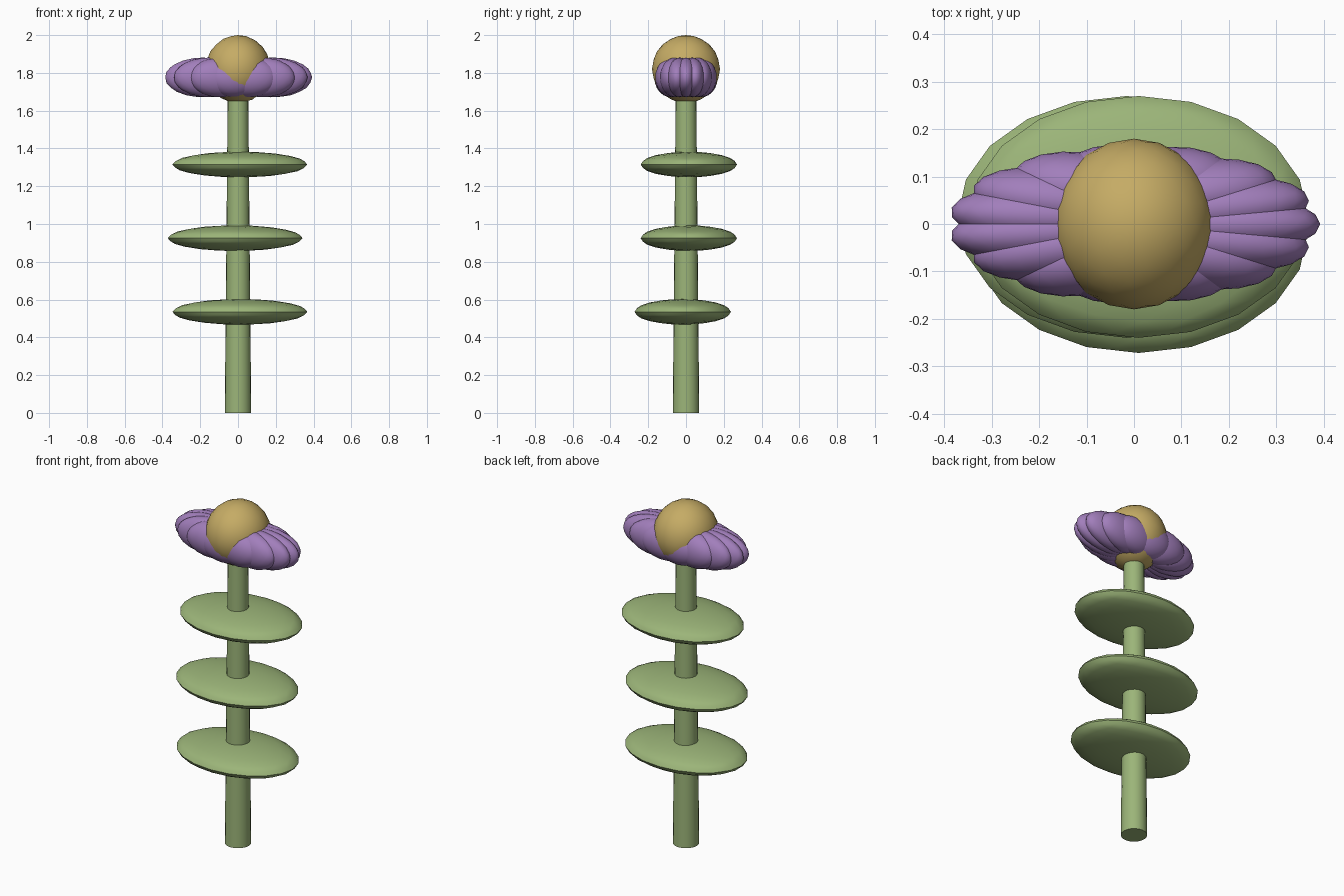
import bpy
from math import cos, sin, tau, radians
from mathutils import Matrix, Vector

if "Cube" in bpy.data.objects:
    bpy.data.objects.remove(bpy.data.objects["Cube"])


def material(name, rgb):
    m = bpy.data.materials.new(name)
    m.diffuse_color = (*rgb, 1)
    m.use_nodes = True
    m.node_tree.nodes["Principled BSDF"].inputs["Base Color"].default_value = m.diffuse_color
    return m


GREEN = material("leaf_green", (0.33, 0.46, 0.19))
PURPLE = material("petal_purple", (0.36, 0.21, 0.50))
GOLD = material("centre_gold", (0.56, 0.41, 0.13))


def finish(name, mat):
    ob = bpy.context.object
    ob.name = name
    ob.data.materials.append(mat)
    bpy.ops.object.shade_smooth_by_angle(angle=radians(35))
    return ob


def ellipsoid(name, mat, matrix):
    bpy.ops.mesh.primitive_ico_sphere_add(subdivisions=3, radius=1)
    bpy.context.object.data.transform(matrix)
    return finish(name, mat)


def placed(loc, size):
    return Matrix.Translation(Vector(loc)) @ Matrix.Diagonal((*size, 1))


# Tapered stem
bpy.ops.mesh.primitive_cone_add(vertices=20, radius1=0.07, radius2=0.054,
                                depth=1.72, location=(0, 0, 0.86))
finish("stem", GREEN)

# Flat oval leaves threaded on the stem
for i, loc in enumerate([(0.01, -0.017, 0.535), (-0.015, 0.015, 0.925),
                         (0.01, 0.015, 1.315)]):
    ellipsoid(f"leaf_{i + 1}", GREEN, placed(loc, (0.357, 0.255, 0.068)))

# Ring of overlapping petals, flattened front to back
COUNT = 15
flatten = Matrix.Diagonal((1, 0.43, 1, 1))
for i in range(COUNT):
    turn = Matrix.Rotation(tau * i / COUNT, 4, 'Z')
    petal = placed((0.19, 0, 1.776), (0.203, 0.15, 0.105))
    ellipsoid(f"petal_{i + 1}", PURPLE, flatten @ turn @ petal)

# Round flower centre
ellipsoid("flower_centre", GOLD, placed((0, 0, 1.82), (0.172, 0.18, 0.18)))
